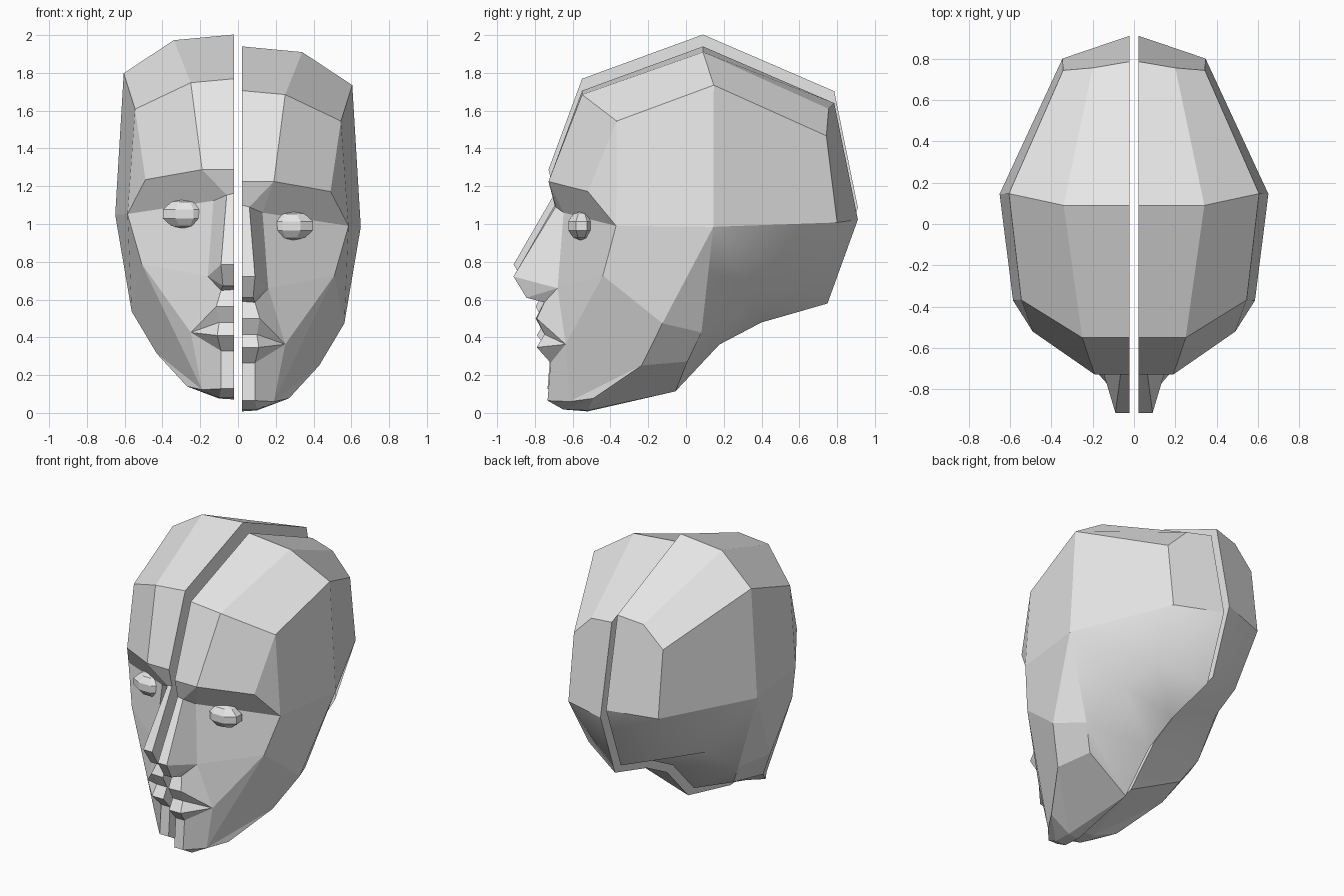
import bpy, bmesh, math
from mathutils import Matrix

cube = bpy.data.objects.get("Cube")
if cube:
    bpy.data.objects.remove(cube, do_unlink=True)

clay = bpy.data.materials.new("clay grey")
clay.use_nodes = True
GREY = (0.8, 0.8, 0.8, 1)
clay.diffuse_color = GREY
clay.node_tree.nodes["Principled BSDF"].inputs["Base Color"].default_value = GREY

G = 0.022      # half the gap between the two halves
LIFT = 0.063   # the right half sits higher

# Cross rows of the skull, from the cut outwards
back_top = [(G, .785, 1.64), (.2, .755, 1.61), (.343, .743, 1.467)]
crown = [(G, .09, 1.94), (.34, .09, 1.91), (.605, .147, 1.735)]
forehead = [(G, -.55, 1.706), (.25, -.55, 1.685), (.545, -.367, 1.545)]
brow = [(G, -.728, 1.225), (.19, -.728, 1.225), (.49, -.52, 1.172)]
rear = [(G, .91, 1.024), (.346, .80, 1.008)]

# Landmarks on the side of the head
ear = (.65, .145, .985)
cheekbone = (.585, -.37, .99)
cheek = (.51, -.44, .727)
jaw_back, jaw_mid, jaw_low = (.563, -.125, .474), (.43, -.235, .251), (.27, -.49, .077)
chin_side = (.19, -.617, .06)
wing = (.16, -.68, .66)
corner = (.25, -.637, .363)

# Nose, mouth and chin rows
bridge = [(G, -.695, 1.10), (.06, -.69, 1.09), (.13, -.648, 1.06)]
tip = [(G, -.913, .722), (.09, -.913, .722), wing]
nostril = [(G, -.845, .61), (.08, -.845, .61), wing]
nose_base = [(G, -.75, .59), (.09, -.75, .585), wing]
upper_lip = [(G, -.796, .5), (.115, -.79, .5), corner]
mouth = [(G, -.75, .416), (.10, -.75, .416), corner]
lower_lip = [(G, -.79, .347), (.11, -.79, .347), corner]
lip_fold = [(G, -.717, .265), (.09, -.717, .265), corner]
chin = [(G, -.733, .065), (.09, -.733, .065), chin_side]
chin_under = [(G, -.65, .018), (.1, -.65, .018), jaw_low]
chin_floor = [(G, -.52, .008), (.1, -.52, .013), jaw_low]

# Underside of the skull, chin to nape: cut line and outer line
throat = [(G, -.056, .114), (G, .177, .362), (G, .4, .479), (G, .749, .579)]
under = [(.37, .008, .272), (.46, .082, .426), (.386, .34, .611), (.32, .611, .659)]


def finish(bm, name, side, lift):
    """Turn a left-hand mesh into an object on the wanted side."""
    bmesh.ops.transform(bm, verts=bm.verts,
                        matrix=Matrix.Translation((0, 0, lift)) @ Matrix.Diagonal((side, 1, 1, 1)))
    bmesh.ops.recalc_face_normals(bm, faces=bm.faces)
    me = bpy.data.meshes.new(name)
    bm.to_mesh(me)
    bm.free()
    me.materials.append(clay)
    ob = bpy.data.objects.new(name, me)
    bpy.context.collection.objects.link(ob)
    return ob


def head_half(name, side, lift):
    bm = bmesh.new()
    known = {}

    def face(*pts, smooth=False):
        pts = list(dict.fromkeys(pts))
        if len(pts) < 3:
            return
        for p in pts:
            if p not in known:
                known[p] = bm.verts.new(p)
        bm.faces.new([known[p] for p in pts]).smooth = smooth

    def strip(a, b, smooth=False):
        for i in range(len(a) - 1):
            face(a[i], a[i + 1], b[i + 1], b[i], smooth=smooth)

    # Skull cap, forehead and back
    for a, b in ((back_top, crown), (crown, forehead), (forehead, brow)):
        strip(a, b)
    face(*back_top, rear[1], rear[0])
    # Side of the head
    face(crown[2], ear, rear[1], back_top[2])
    face(forehead[2], crown[2], ear, cheekbone)
    face(forehead[2], cheekbone, brow[2])
    # Under the brow
    face(brow[0], brow[1], bridge[1], bridge[0])
    face(brow[1], bridge[2], bridge[1])
    face(brow[1], brow[2], cheekbone, bridge[2])
    # Nose, lips and chin
    rows = [bridge, tip, nostril, nose_base, upper_lip, mouth, lower_lip,
            lip_fold, chin, chin_under, chin_floor]
    for a, b in zip(rows, rows[1:]):
        strip(a, b)
    # Cheek and jaw
    face(bridge[2], cheekbone, cheek, wing)
    face(wing, cheek, corner)
    face(cheek, chin_side, corner)
    face(cheekbone, ear, jaw_back, cheek)
    face(cheek, jaw_back, jaw_mid, chin_side)
    face(chin_side, jaw_mid, jaw_low)
    face(ear, under[1], jaw_back)
    face(jaw_back, under[1], under[0], jaw_mid)
    # Underside and nape
    face(chin_floor[0], chin_floor[1], throat[0])
    face(chin_floor[1], jaw_low, jaw_mid)
    face(chin_floor[1], jaw_mid, under[0], throat[0])
    strip(throat, under, smooth=True)
    face(throat[3], under[3], rear[1], rear[0], smooth=True)
    face(ear, rear[1], under[3], under[2], smooth=True)
    face(ear, under[2], under[1], smooth=True)
    # Flat wall along the cut
    rim = [e for e in bm.edges if e.is_boundary]
    bmesh.ops.contextual_create(bm, geom=rim)
    return finish(bm, name, side, lift)


def eye(name, side, lift):
    bm = bmesh.new()
    bmesh.ops.create_uvsphere(bm, u_segments=8, v_segments=5, radius=1)
    bmesh.ops.transform(bm, verts=bm.verts,
                        matrix=Matrix.Translation((.283, -.553, .99))
                        @ Matrix.Diagonal((.13, .08, .078, 1))
                        @ Matrix.Rotation(math.radians(22.5), 4, 'Z'))
    return finish(bm, name, side, lift)


for label, side, lift in (("left", 1, 0), ("right", -1, LIFT)):
    head_half(label + "_head_half", side, lift)
    eye(label + "_eye", side, lift)
